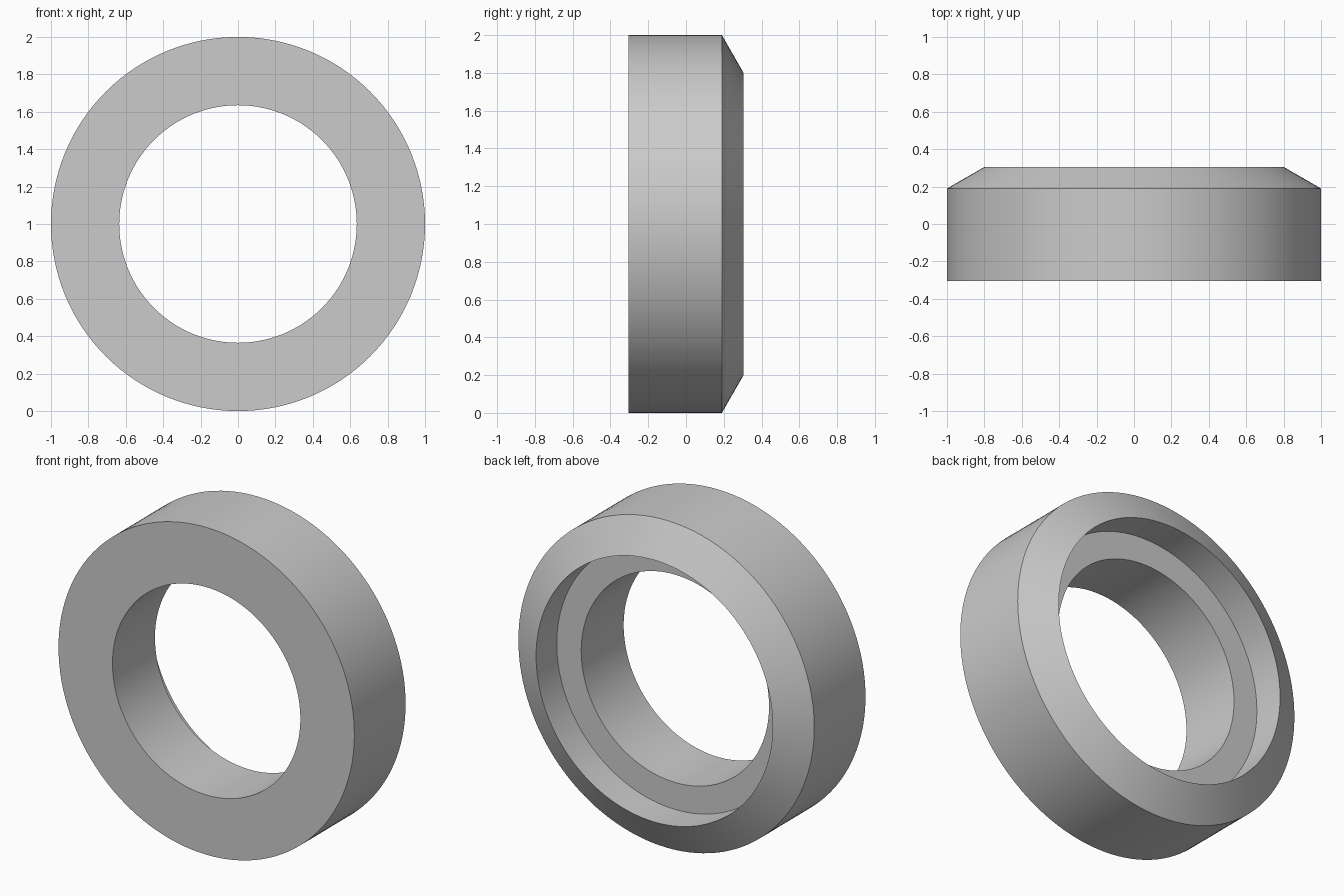
import bpy
import bmesh
import math
from mathutils import Matrix, Vector

cube = bpy.data.objects.get("Cube")
if cube:
    bpy.data.objects.remove(cube, do_unlink=True)

SEGMENTS = 128
HALF_DEPTH = 0.305
CENTRE = Vector((0, 0, 1))

# Plain grey material
grey = bpy.data.materials.new("plain grey")
grey.use_nodes = True
colour = (0.6, 0.6, 0.6, 1)
grey.diffuse_color = colour
grey.node_tree.nodes["Principled BSDF"].inputs["Base Color"].default_value = colour

# Ring cross-section as (radius, y): bore, flat front, wall, chamfered back, recess
profile = [
    (0.635, -HALF_DEPTH),
    (1.0, -HALF_DEPTH),
    (1.0, 0.19),
    (0.8, HALF_DEPTH),
    (0.8, 0.105),
    (0.635, 0.105),
]

# Revolve the closed section about the y axis
bm = bmesh.new()
rings = []
for i in range(SEGMENTS):
    turn = Matrix.Rotation(math.tau * i / SEGMENTS, 3, "Y")
    rings.append([bm.verts.new(CENTRE + turn @ Vector((0, y, r))) for r, y in profile])
for i, ring in enumerate(rings):
    after = rings[(i + 1) % SEGMENTS]
    for j in range(len(profile)):
        k = (j + 1) % len(profile)
        bm.faces.new((ring[j], ring[k], after[k], after[j]))
bmesh.ops.recalc_face_normals(bm, faces=bm.faces[:])

mesh = bpy.data.meshes.new("stepped_ring")
bm.to_mesh(mesh)
bm.free()
mesh.materials.append(grey)
ring_object = bpy.data.objects.new("stepped_ring", mesh)
bpy.context.collection.objects.link(ring_object)

# Smooth round walls with crisp rims
bpy.ops.object.select_all(action="DESELECT")
ring_object.select_set(True)
bpy.context.view_layer.objects.active = ring_object
bpy.ops.object.shade_smooth_by_angle(angle=math.radians(30))
